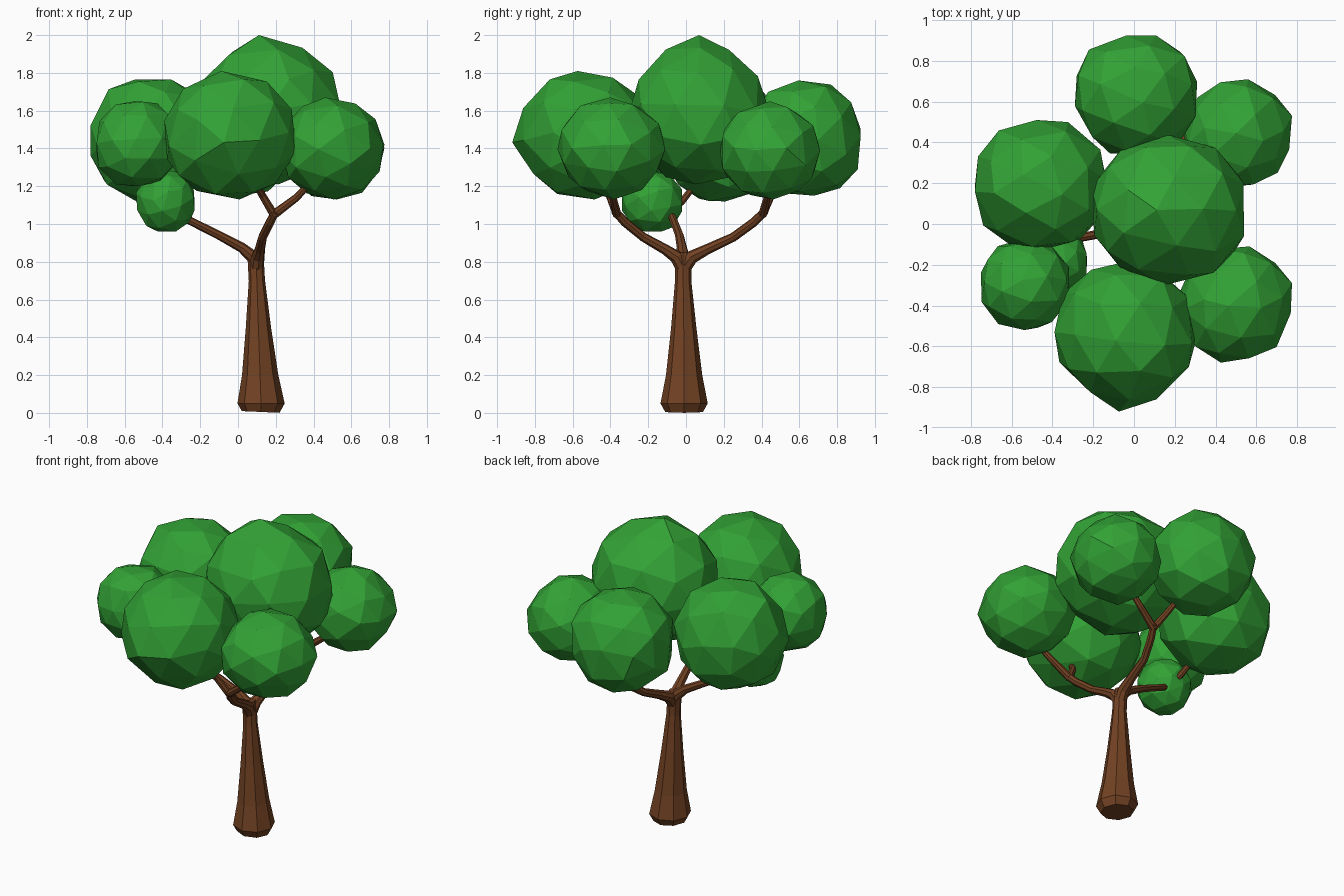
import bpy, bmesh, random
from mathutils import Vector, Euler

if "Cube" in bpy.data.objects:
    bpy.data.objects.remove(bpy.data.objects["Cube"])

random.seed(4)


def material(name, rgb):
    m = bpy.data.materials.new(name)
    m.diffuse_color = (*rgb, 1)
    m.use_nodes = True
    m.node_tree.nodes["Principled BSDF"].inputs["Base Color"].default_value = m.diffuse_color
    return m


bark = material("bark", (0.17, 0.055, 0.017))
leaf = material("leaf", (0.032, 0.36, 0.036))


# Eight-sided tapered limb through (x, y, z, radius) points
def limb(name, points):
    cu = bpy.data.curves.new(name, 'CURVE')
    cu.dimensions = '3D'
    cu.bevel_depth = 1.0
    cu.bevel_resolution = 2
    cu.use_fill_caps = True
    sp = cu.splines.new('POLY')
    sp.use_smooth = False
    sp.points.add(len(points) - 1)
    for p, (x, y, z, r) in zip(sp.points, points):
        p.co = (x, y, z, 1)
        p.radius = r
    ob = bpy.data.objects.new(name, cu)
    bpy.context.collection.objects.link(ob)
    bpy.ops.object.select_all(action='DESELECT')
    ob.select_set(True)
    bpy.context.view_layer.objects.active = ob
    bpy.ops.object.convert(target='MESH')
    ob.data.materials.append(bark)


# Faceted leaf clump fitted to a box; tip pulls one corner outward,
# and swell lets the ball press flat against the sides of its box
def clump(name, lo, hi, tip=None, pull=1.1, swell=1.0):
    bm = bmesh.new()
    bmesh.ops.create_icosphere(bm, subdivisions=2, radius=1)
    if tip:
        turn = Vector((0, 0, 1)).rotation_difference(Vector(tip)).to_matrix()
    else:
        turn = Euler([random.uniform(0, 6.28) for _ in range(3)]).to_matrix()
    for v in bm.verts:
        pole = v.co.z > 0.99
        v.co = turn @ v.co
        v.co += Vector([random.uniform(-0.06, 0.06) for _ in range(3)])
        v.co = v.co.normalized() * random.uniform(0.98, 1.03)
        if tip and pole:
            v.co = Vector(tip).normalized() * pull
    for i in range(3):
        a = min(v.co[i] for v in bm.verts)
        b = max(v.co[i] for v in bm.verts)
        mid, half = (lo[i] + hi[i]) / 2, (hi[i] - lo[i]) / 2
        for v in bm.verts:
            t = (2 * (v.co[i] - a) / (b - a) - 1) * swell
            v.co[i] = mid + half * max(-1, min(1, t))
    me = bpy.data.meshes.new(name)
    bm.to_mesh(me)
    bm.free()
    me.materials.append(leaf)
    bpy.context.collection.objects.link(bpy.data.objects.new(name, me))


# Trunk with a flared foot
limb("trunk", [(.12, -.01, .005, .1), (.122, -.01, .05, .125), (.117, -.01, .2, .096),
               (.108, -.012, .45, .067), (.10, -.015, .7, .043), (.095, -.015, .79, .043),
               (.095, -.015, .85, .034)])

# Front and back boughs, each forking in two
for side, s, k in (("back", 1, 1.0), ("front", -1, .9)):
    fork = (.2, s * .42 * k, 1.07)
    limb(side + "_bough", [(.098, -.015, .76, .038), (.105, s * .04 - .01, .825, .036),
                           (.115, s * .11, .865, .028), (.13, s * .25 * k, .93, .024),
                           (.17, s * .36 * k, 1.01, .024), (*fork, .022)])
    limb(side + "_twig_inner", [(.19, s * .405 * k, 1.05, .023), (.13, s * .45 * k, 1.15, .02),
                                (.06, s * .52, 1.28, .016)])
    limb(side + "_twig_outer", [(.19, s * .405 * k, 1.05, .024), (.31, s * .43 * k, 1.14, .02),
                                (.42, s * .43, 1.26, .016)])

# Left bough, forking into the left clumps
limb("left_bough", [(.1, -.015, .76, .038), (.08, -.016, .825, .036), (.02, -.022, .875, .027),
                    (-.1, -.035, .94, .023), (-.28, -.07, 1.03, .021), (-.35, -.1, 1.07, .02)])
limb("left_twig_back", [(-.34, -.1, 1.06, .02), (-.37, -.02, 1.12, .019), (-.43, .08, 1.25, .015)])
limb("left_twig_front", [(-.34, -.1, 1.06, .02), (-.4, -.17, 1.12, .018), (-.5, -.27, 1.32, .015)])

# Leaf clumps
clump("top_clump", (-.21, -.30, 1.21), (.54, .44, 2.0), tip=(-.14, 0, 1))
clump("back_clump", (-.29, .34, 1.15), (.31, .925, 1.76), swell=1.04)
clump("right_back_clump", (.24, .18, 1.13), (.775, .71, 1.65), tip=(1, .33, .07), pull=1.06)
clump("left_clump", (-.78, -.12, 1.12), (-.14, .51, 1.765), swell=1.05)
clump("left_front_clump", (-.75, -.52, 1.20), (-.32, -.07, 1.65), swell=1.03)
clump("small_clump", (-.54, -.34, .96), (-.23, -.02, 1.28), swell=1.02)
clump("front_clump", (-.39, -.92, 1.13), (.31, -.18, 1.81), tip=(-.08, -1, -.1))
clump("right_front_clump", (.22, -.68, 1.13), (.775, -.11, 1.67), tip=(1, .36, .07), pull=1.06)
